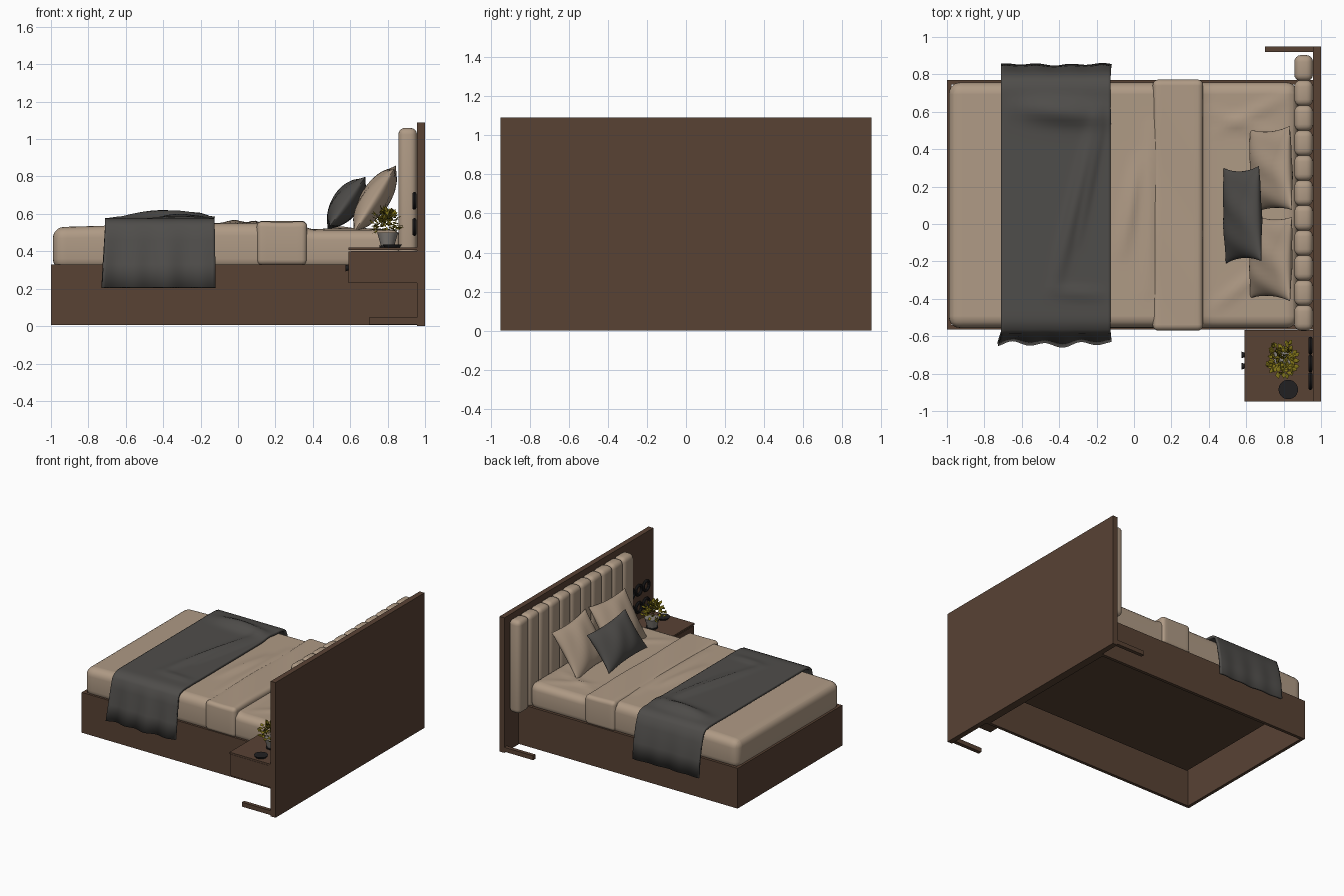
import bpy, bmesh, math, random
from mathutils import Vector, Matrix

if "Cube" in bpy.data.objects:
    bpy.data.objects.remove(bpy.data.objects["Cube"])
random.seed(4)


def mat(name, r, g, b):
    m = bpy.data.materials.new(name)
    m.diffuse_color = (r, g, b, 1)
    m.use_nodes = True
    m.node_tree.nodes["Principled BSDF"].inputs["Base Color"].default_value = m.diffuse_color
    return m


WOOD = mat("dark walnut", 0.098, 0.054, 0.034)
LINEN = mat("beige linen", 0.43, 0.325, 0.235)
THROW = mat("charcoal cloth", 0.078, 0.074, 0.069)
LEAF = mat("olive leaf", 0.22, 0.175, 0.01)
POT = mat("grey ceramic", 0.24, 0.22, 0.20)
BLACK = mat("black metal", 0.015, 0.014, 0.015)


def finish(bm, name, m, smooth=True):
    bmesh.ops.recalc_face_normals(bm, faces=bm.faces)
    me = bpy.data.meshes.new(name)
    bm.to_mesh(me)
    bm.free()
    me.materials.append(m)
    ob = bpy.data.objects.new(name, me)
    bpy.context.collection.objects.link(ob)
    if smooth:
        bpy.ops.object.select_all(action='DESELECT')
        ob.select_set(True)
        bpy.context.view_layer.objects.active = ob
        bpy.ops.object.shade_smooth_by_angle(angle=math.radians(40))
    return ob


def box_bm(x0, x1, y0, y1, z0, z1, bevel=0.0, seg=4):
    bm = bmesh.new()
    bmesh.ops.create_cube(bm, size=1)
    for v in bm.verts:
        v.co = Vector(((x0 + x1) / 2 + v.co.x * (x1 - x0),
                       (y0 + y1) / 2 + v.co.y * (y1 - y0),
                       (z0 + z1) / 2 + v.co.z * (z1 - z0)))
    if bevel:
        bmesh.ops.bevel(bm, geom=bm.edges[:], offset=bevel, segments=seg,
                        profile=0.5, affect='EDGES')
    return bm


def box(name, m, *dims, bevel=0.0, seg=4):
    return finish(box_bm(*dims, bevel=bevel, seg=seg), name, m, bevel > 0)


def ridge(x, y, a, b, height, width):
    """Soft crease running from a to b, fading at both ends."""
    p, a, b = Vector((x, y)), Vector(a), Vector(b)
    d = b - a
    t = max(0, min(1, (p - a).dot(d) / d.length_squared))
    dist = (p - a - d * t).length
    return height * math.sin(math.pi * (0.08 + 0.84 * t)) * math.exp(-(dist / width) ** 2)


def soft_box(name, dims, bevel, fn):
    """Rounded cushion, sliced finely so fn can raise its top."""
    bm = box_bm(*dims, bevel=bevel, seg=5)
    for axis, lo, hi, step in ((0, dims[0], dims[1], 0.025), (1, dims[2], dims[3], 0.03)):
        n = int((hi - lo) / step)
        for i in range(1, n):
            co, no = [0, 0, 0], [0, 0, 0]
            co[axis], no[axis] = lo + (hi - lo) * i / n, 1
            bmesh.ops.bisect_plane(bm, geom=bm.verts[:] + bm.edges[:] + bm.faces[:],
                                   plane_co=co, plane_no=no, dist=1e-5)
    for v in bm.verts:
        w = max(0, min(1, (v.co.z - dims[4] - 0.08) / (dims[5] - dims[4] - 0.08)))
        v.co.z += fn(v.co.x, v.co.y) * w
    return finish(bm, name, LINEN)


# --- wall panel, bed frame, feet
box("back_panel", WOOD, 0.957, 1.0, -0.95, 0.95, 0, 1.09)
for n, d in (("frame_foot_board", (-1, -0.975, -0.565, 0.77)),
             ("frame_head_board", (0.93, 0.957, -0.565, 0.77)),
             ("frame_side_front", (-0.975, 0.93, -0.565, -0.54)),
             ("frame_side_back", (-0.975, 0.93, 0.745, 0.77))):
    box(n, WOOD, *d, 0.005, 0.33)
box("platform", WOOD, -0.93, 0.92, -0.50, 0.71, 0.27, 0.30)
for n, s in (("front", -1), ("back", 1)):
    box("panel_foot_" + n, WOOD, 0.70, 0.96, *sorted((s * 0.92, s * 0.95)), 0.01, 0.045)

# --- channelled headboard cushion
N, Y0, Y1 = 11, -0.568, 0.90
for i in range(N):
    w = (Y1 - Y0) / N
    box(f"headboard_channel_{i + 1}", LINEN, 0.857, 0.957, Y0 + i * w - 0.003,
        Y0 + (i + 1) * w + 0.003, 0.31, 1.06, bevel=0.036)


# --- mattress with duvet, and the folded band
def duvet(x, y):
    z = 0.02 * max(0, min(1, (x + 0.95) / 0.7)) - 0.035 * max(0, min(1, (x - 0.3) / 0.1))
    z += ridge(x, y, (-0.06, -0.15), (0.02, 0.34), 0.018, 0.035)
    z += ridge(x, y, (0.08, -0.36), (0.09, 0.52), 0.015, 0.03)
    for a, b in (((0.4, 0.6), (0.8, 0.45)), ((0.42, -0.45), (0.75, -0.2)), ((0.45, 0.5), (0.82, 0.68))):
        z += ridge(x, y, a, b, 0.01, 0.03)
    return z


soft_box("mattress_and_duvet", (-0.99, 0.875, -0.556, 0.757, 0.30, 0.53), 0.06, duvet)
soft_box("folded_sheet_band", (0.10, 0.37, -0.57, 0.772, 0.325, 0.56), 0.03,
         lambda x, y: 0.003 * math.sin(9 * y + 14 * x))

# --- charcoal throw: a path over the bed, swept along x
PATH = [(-0.635, 0.205), (-0.615, 0.33), (-0.595, 0.46), (-0.58, 0.53), (-0.56, 0.553), (-0.52, 0.565)]
PATH += [(-0.52 + 1.24 * i / 46, 0.567) for i in range(1, 47)]
PATH += [(0.76, 0.56), (0.785, 0.54), (0.81, 0.47), (0.835, 0.34), (0.845, 0.205)]
bm = bmesh.new()
rows, NX = [], 40
for i in range(NX + 1):
    t = i / NX
    row = []
    for y, z in PATH:
        hang = max(0, min(1, (0.55 - z) / 0.34))
        x = (-0.71 - 0.018 * hang * (y < 0)) * (1 - t) + (-0.125 + 0.005 * hang) * t
        sgn = -1 if y < 0 else 1
        wave = math.sin(t * 21 + sgn) * 0.011 + math.sin(t * 9.0) * 0.007
        yy = y + wave * hang * (1 if y < 0 else 0.4)
        zz = z
        if hang < 0.05:
            zz += ridge(x, y, (-0.20, 0.58), (-0.42, -0.32), 0.025, 0.035)
            zz += ridge(x, y, (-0.62, 0.62), (-0.15, 0.58), 0.046, 0.06)
            zz += ridge(x, y, (-0.45, -0.36), (-0.15, -0.38), 0.012, 0.03)
            zz += ridge(x, y, (-0.17, 0.55), (-0.30, -0.1), 0.012, 0.02)
        row.append(bm.verts.new((x, yy, zz)))
    rows.append(row)
for a, b in zip(rows, rows[1:]):
    for j in range(len(PATH) - 1):
        bm.faces.new((a[j], a[j + 1], b[j + 1], b[j]))
throw = finish(bm, "throw_blanket", THROW)
sol = throw.modifiers.new("thickness", 'SOLIDIFY')
sol.thickness, sol.offset = 0.018, 0


# --- pillows: two bulged skins sharing a pinched outline
def pillow(name, m, yc, half_w, low, high, thick, roll=0.0, n=22):
    bm = bmesh.new()
    lo, hi = Vector((low[0], 0, low[1])), Vector((high[0], 0, high[1]))
    up = (hi - lo) / 2
    nrm = Vector((-up.z, 0, up.x)).normalized()
    side = Vector((0, half_w, 0))
    centre = (lo + hi) / 2 + Vector((0, yc, 0))
    rot = Matrix.Rotation(roll, 3, nrm)
    for s in (-1, 1):
        grid = []
        for i in range(n + 1):
            u = -math.cos(math.pi * i / n)
            line = []
            for j in range(n + 1):
                v = -math.cos(math.pi * j / n)
                uu, vv = u * (1 - 0.09 * (1 - v * v)), v * (1 - 0.09 * (1 - u * u))
                h = thick * (max(0, (1 - u * u) * (1 - v * v))) ** 0.55
                h *= 1 + 0.06 * math.sin(7 * u + 3 * v)
                line.append(bm.verts.new(centre + rot @ (side * uu + up * vv) + nrm * h * s))
            grid.append(line)
        for a, b in zip(grid, grid[1:]):
            for j in range(n):
                bm.faces.new((a[j], a[j + 1], b[j + 1], b[j]))
    bmesh.ops.remove_doubles(bm, verts=bm.verts, dist=1e-4)
    finish(bm, name, m)


pillow("pillow_left", LINEN, 0.29, 0.225, (0.625, 0.51), (0.84, 0.85), 0.075, 0.05)
pillow("pillow_right", LINEN, -0.18, 0.225, (0.625, 0.51), (0.84, 0.85), 0.075, -0.04)
pillow("accent_pillow", THROW, 0.05, 0.255, (0.485, 0.525), (0.675, 0.79), 0.075, 0.04)

# --- floating nightstand with a drawer
box("nightstand_body", WOOD, 0.605, 0.957, -0.945, -0.566, 0.23, 0.402)
box("nightstand_top", WOOD, 0.59, 0.957, -0.95, -0.566, 0.406, 0.42)
box("drawer_front", WOOD, 0.592, 0.606, -0.945, -0.57, 0.23, 0.40)


def cone(name, m, x, y, z0, z1, r0, r1, seg=28, axis='Z'):
    bm = bmesh.new()
    rot = Matrix.Rotation(-math.pi / 2, 4, 'Y') if axis == 'X' else Matrix.Identity(4)
    bmesh.ops.create_cone(bm, cap_ends=True, segments=seg, radius1=r0, radius2=r1, depth=z1 - z0,
                          matrix=Matrix.Translation((x, y, (z0 + z1) / 2)) @ rot)
    return finish(bm, name, m)


for i, y in enumerate((-0.70, -0.76)):
    knob = cone(f"drawer_knob_{i + 1}", BLACK, 0.584, y, 0.302, 0.320, 0.012, 0.018, 16, 'X')

# --- tray, pot and plant
cone("small_dish", BLACK, 0.825, -0.885, 0.42, 0.437, 0.04, 0.052)
cone("pot_saucer", BLACK, 0.80, -0.71, 0.42, 0.43, 0.042, 0.045)
cone("plant_pot", POT, 0.80, -0.71, 0.43, 0.50, 0.036, 0.056)
bm = bmesh.new()
for i in range(150):
    a, e = random.uniform(0, 2 * math.pi), random.uniform(-0.25, 1.45)
    d = Vector((math.cos(a) * math.cos(e), math.sin(a) * math.cos(e), math.sin(e)))
    r = random.uniform(0.35, 0.85)
    base = Vector((0.79, -0.72, 0.53)) + Vector((d.x * 0.085, d.y * 0.105, d.z * 0.105)) * r
    f = (d + Vector([random.uniform(-.7, .7) for _ in range(3)])).normalized()
    s = f.cross(Vector((random.uniform(-.4, .4), random.uniform(-.4, .4), 1))).normalized()
    k = f.cross(s)
    L = random.uniform(0.026, 0.042)
    pts = [base, base + f * L * .5 + s * L * .36 + k * L * .1, base + f * L,
           base + f * L * .5 - s * L * .36 + k * L * .1]
    p = [bm.verts.new(q) for q in pts]
    bm.faces.new((p[0], p[1], p[2]))
    bm.faces.new((p[0], p[2], p[3]))
finish(bm, "plant_leaves", LEAF, False)

# --- dark ring ornament on the panel above the nightstand
for r, z in enumerate((0.53, 0.67)):
    for c in range(3):
        bpy.ops.mesh.primitive_torus_add(major_radius=0.037, minor_radius=0.011, major_segments=24,
                                         minor_segments=8, rotation=(0, math.pi / 2, 0),
                                         location=(0.943, -0.65 - 0.095 * c, z))
        ring = bpy.context.object
        ring.name = f"wall_ring_{r + 1}_{c + 1}"
        ring.data.materials.append(BLACK)
        bpy.ops.object.shade_smooth_by_angle()
